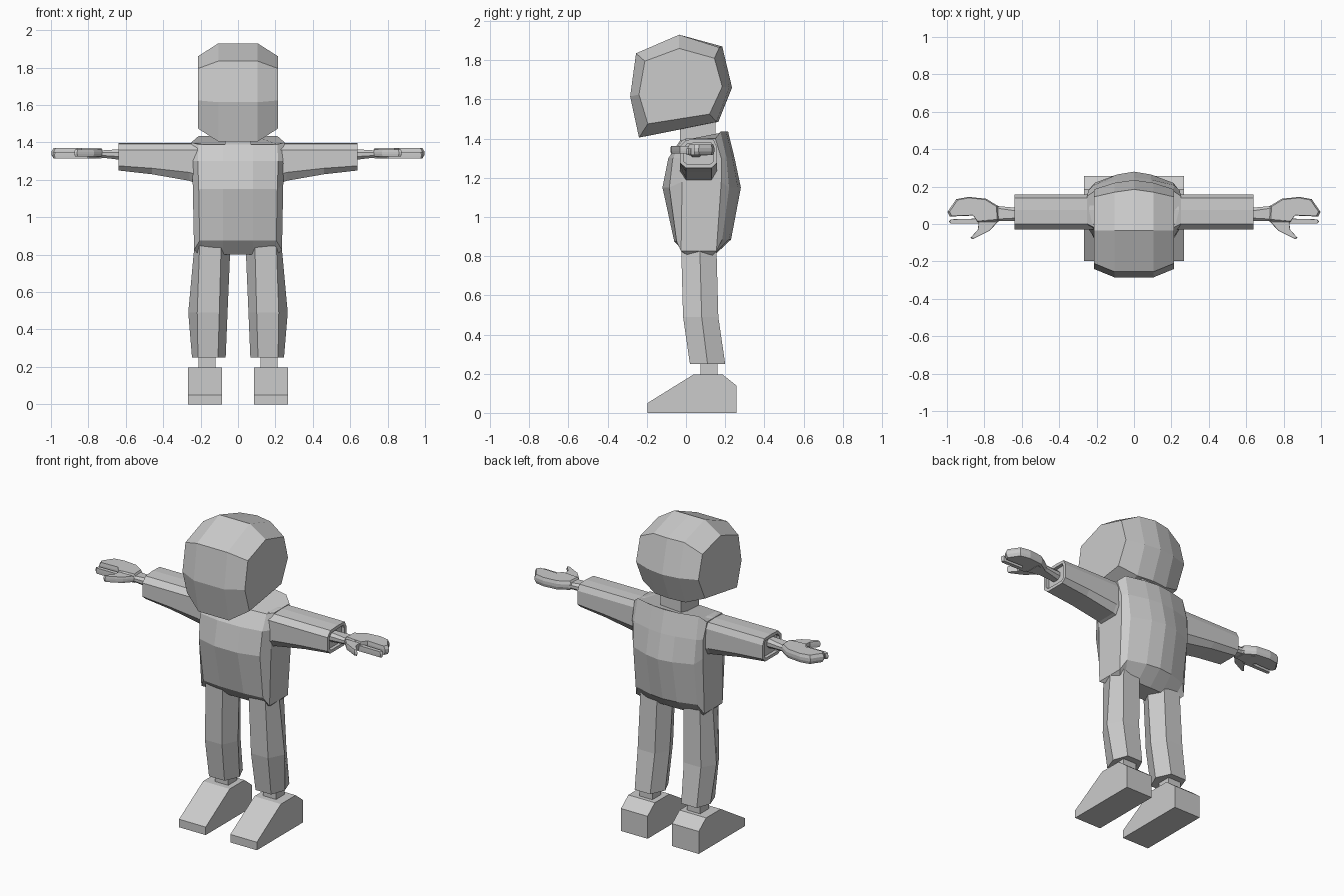
import bpy, bmesh
from mathutils import Vector

if "Cube" in bpy.data.objects:
    bpy.data.objects.remove(bpy.data.objects["Cube"], do_unlink=True)

GREY = (0.6, 0.6, 0.6, 1.0)
mat = bpy.data.materials.new("plain_grey")
mat.use_nodes = True
mat.diffuse_color = GREY
mat.node_tree.nodes["Principled BSDF"].inputs["Base Color"].default_value = GREY


def loft(name, rings, recess=None):
    """Skin a list of equal-length rings; recess=(thickness, depth) sinks the last cap."""
    bm = bmesh.new()
    loops = [[bm.verts.new(p) for p in ring] for ring in rings]
    n = len(loops[0])
    for a, b in zip(loops, loops[1:]):
        for i in range(n):
            bm.faces.new((a[i], a[(i + 1) % n], b[(i + 1) % n], b[i]))
    bm.faces.new(loops[0][::-1])
    cap = bm.faces.new(loops[-1])
    bmesh.ops.recalc_face_normals(bm, faces=bm.faces)
    if recess:
        bmesh.ops.inset_region(bm, faces=[cap], thickness=recess[0])
        shift = cap.normal * -recess[1]
        ext = bmesh.ops.extrude_discrete_faces(bm, faces=[cap])["faces"]
        bmesh.ops.translate(bm, verts=ext[0].verts, vec=shift)
    mesh = bpy.data.meshes.new(name)
    bm.to_mesh(mesh)
    bm.free()
    mesh.materials.append(mat)
    obj = bpy.data.objects.new(name, mesh)
    bpy.context.collection.objects.link(obj)
    return obj


def pair(part, rings, recess=None):
    """Build a part on the left (+x) and its mirror on the right."""
    loft("left_" + part, rings, recess)
    loft("right_" + part, [[(-x, y, z) for x, y, z in r] for r in rings], recess)


def slab(part, outline, z0, z1, shrink):
    """Flat plate from a plan outline with chamfered top and bottom."""
    c = sum((Vector(p) for p in outline), Vector((0, 0))) / len(outline)
    small = [c + (Vector(p) - c) * shrink for p in outline]
    third = (z1 - z0) / 3
    pair(part, [[(x, y, z) for x, y in pts] for pts, z in
                ((small, z0), (outline, z0 + third), (outline, z1 - third), (small, z1))])


# Head: side profiles stacked across x
outer = [(-.035, 1.93), (.17, 1.865), (.22, 1.66), (.155, 1.485),
         (-.24, 1.405), (-.285, 1.615), (-.255, 1.835)]
inner = [(-.035, 1.86), (.145, 1.81), (.185, 1.665), (.12, 1.525),
         (-.195, 1.475), (-.24, 1.625), (-.21, 1.795)]
middle = [outer[0], (.185, 1.87), (.235, 1.66), (.165, 1.485)] + outer[4:]
loft("head", [[(x, y, z) for y, z in prof] for x, prof in
              ((-.215, inner), (-.105, outer), (0, middle), (.105, outer), (.215, inner))])

# Neck
loft("neck", [[(-.07, -.03, z), (.07, -.03, z), (.07, .15, z + .03), (-.07, .15, z + .03)]
              for z in (1.36, 1.47)])


# Torso: rings from hips to shoulders
def torso_ring(zf, zs, zb, yf, yb, s0, s1, w, k):
    half = [(.08, yf, zf), (k, yf + (s0 - yf) * .35, zf), (w, s0, zs), (w, s1, zs),
            (k, yb - (yb - s1) * .6, zb), (.09, yb - (yb - s1) * .15, zb)]
    return half + [(0, yb, zb)] + [(-x, y, z) for x, y, z in reversed(half)]


loft("torso", [torso_ring(*r) for r in (
    (.80, .80, .80, .01, .14, .02, .13, .21, .18),
    (.875, .825, .885, -.06, .23, -.025, .155, .235, .205),
    (1.15, 1.18, 1.15, -.12, .28, -.02, .18, .242, .21),
    (1.30, 1.30, 1.30, -.09, .248, -.025, .18, .245, .215),
    (1.39, 1.40, 1.435, -.03, .215, 0, .15, .25, .21))])


# Sleeves: tapered tubes with a hollow cuff
def sleeve_ring(x, bottom, side):
    return [(x, 0, bottom), (x, -.03, side), (x, -.03, 1.36), (x, .0, 1.393),
            (x, .075, 1.398), (x, .14, 1.395), (x, .157, 1.36), (x, .157, side), (x, .13, bottom)]


pair("sleeve", [sleeve_ring(.2, 1.175, 1.22), sleeve_ring(.26, 1.195, 1.24),
                sleeve_ring(.46, 1.23, 1.262), sleeve_ring(.638, 1.25, 1.275)], (.02, .02))


# Wrists and hands
def box_ring(x, y0, y1, z0, z1):
    c = (z1 - z0) * .3
    return [(x, y0, z0 + c), (x, y0 + c, z0), (x, y1 - c, z0), (x, y1, z0 + c),
            (x, y1, z1 - c), (x, y1 - c, z1), (x, y0 + c, z1), (x, y0, z1 - c)]


pair("wrist", [box_ring(.61, .015, .085, 1.305, 1.365), box_ring(.72, .015, .095, 1.318, 1.358),
               box_ring(.80, .0, .125, 1.313, 1.368)])
slab("palm_and_fingers", [(.72, .02), (.835, .01), (.86, .045), (.985, .04), (.997, .065),
                          (.95, .133), (.885, .145), (.79, .135), (.725, .095)], 1.315, 1.37, .92)
slab("index_finger", [(.80, .003), (.98, .002), (.99, .012), (.98, .025), (.80, .03)],
     1.315, 1.35, .95)
slab("thumb", [(.725, .015), (.77, -.035), (.86, -.08), (.875, -.075), (.835, -.03), (.83, .015)],
     1.325, 1.362, .93)

# Legs: six-sided, bent at the knee
pair("leg", [[(xi, ym, z), (xa, yf, z), (xb, yf, z), (xo, ym, z), (xb, yb, z), (xa, yb, z)]
             for z, xi, xa, xb, xo, yf, ym, yb in (
                 (.86, .04, .09, .205, .232, -.025, .07, .155),
                 (.49, .056, .10, .218, .266, -.015, .08, .165),
                 (.25, .066, .107, .214, .246, .02, .11, .20))])

# Ankles
pair("ankle", [[(.12, .075, z), (.21, .075, z), (.21, .16, z), (.12, .16, z)] for z in (.17, .28)])

# Feet: wedge profile swept across x
foot = [(-.197, 0), (.257, 0), (.257, .14), (.185, .197), (.04, .197), (-.197, .05)]
pair("foot", [[(x, y, z) for y, z in foot] for x in (.085, .268)])
